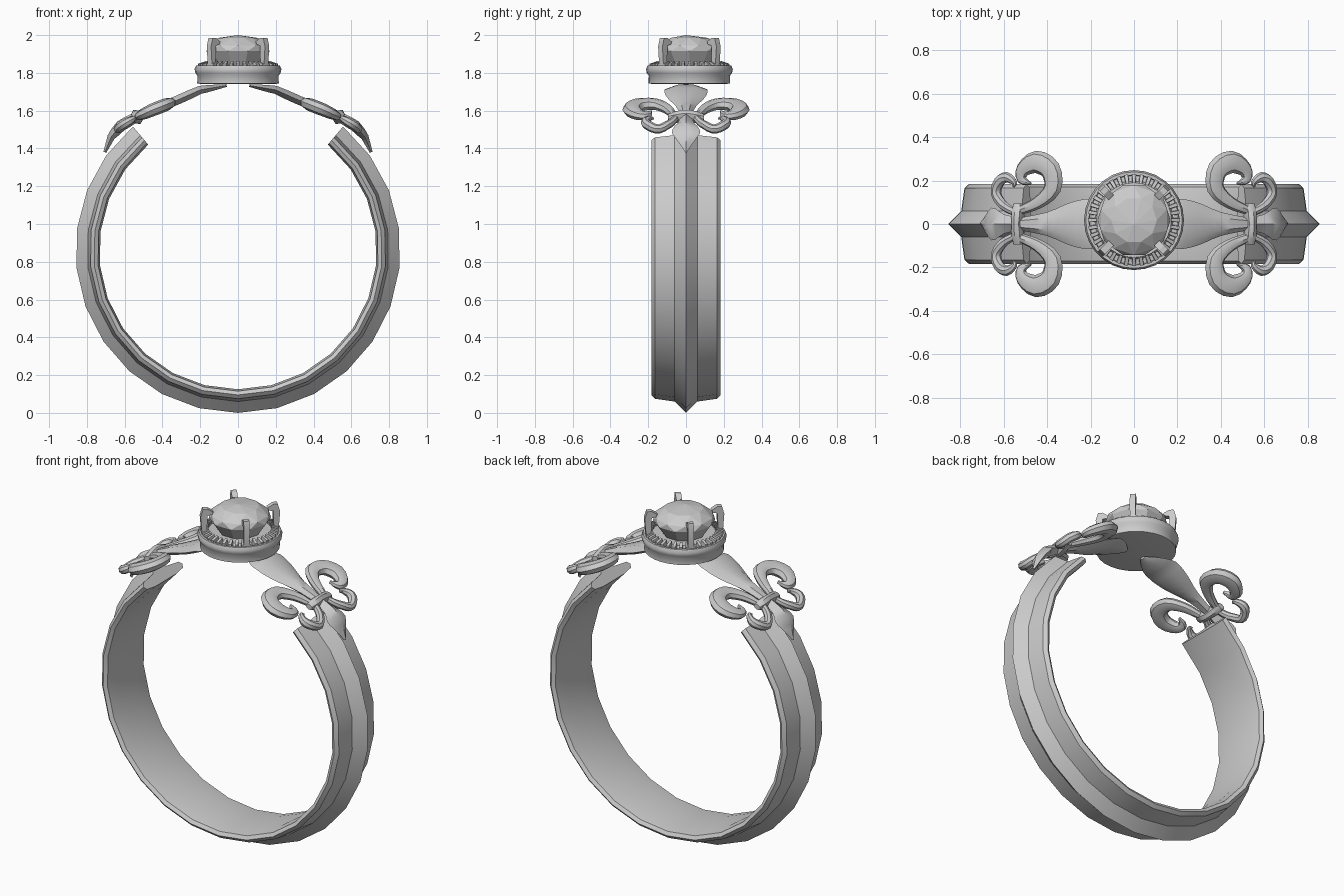
import bpy, bmesh, math
from mathutils import Vector

cube = bpy.data.objects.get("Cube")
if cube:
    bpy.data.objects.remove(cube, do_unlink=True)

metal = bpy.data.materials.new("grey metal")
metal.use_nodes = True
GREY = (0.6, 0.6, 0.6, 1)
metal.diffuse_color = GREY
metal.node_tree.nodes["Principled BSDF"].inputs["Base Color"].default_value = GREY
HEAD_Y = 0.018


def finish(name, bm, angle=40):
    bmesh.ops.recalc_face_normals(bm, faces=bm.faces)
    mesh = bpy.data.meshes.new(name)
    bm.to_mesh(mesh)
    bm.free()
    mesh.materials.append(metal)
    ob = bpy.data.objects.new(name, mesh)
    bpy.context.collection.objects.link(ob)
    if angle:
        bpy.ops.object.select_all(action="DESELECT")
        ob.select_set(True)
        bpy.context.view_layer.objects.active = ob
        bpy.ops.object.shade_smooth_by_angle(angle=math.radians(angle))
    return ob


def bridge(bm, rings, closed=False, caps=True):
    """Skin a list of equal rings of points."""
    vs = [[bm.verts.new(p) for p in r] for r in rings]
    n = len(vs[0])
    for a, b in zip(vs, vs[1:] + (vs[:1] if closed else [])):
        for i in range(n):
            j = (i + 1) % n
            bm.faces.new((a[i], a[j], b[j], b[i]))
    if caps and not closed:
        bm.faces.new(vs[0])
        bm.faces.new(vs[-1])


def polar(r, a, z):
    return Vector((r * math.cos(a), HEAD_Y + r * math.sin(a), z))


def lathe(name, profile, sides, angle=40, closed=False):
    bm = bmesh.new()
    bridge(bm, [[polar(r, math.tau * i / sides, z) for i in range(sides)]
                for r, z in profile], closed)
    return finish(name, bm, angle)


def spline(pts, steps=3):
    """Catmull-Rom resampling of tuples."""
    p = [Vector(q) for q in pts]
    p = [2 * p[0] - p[1]] + p + [2 * p[-1] - p[-2]]
    out = []
    for a, b, c, d in zip(p, p[1:], p[2:], p[3:]):
        for k in range(steps):
            t = k / steps
            out.append(0.5 * (2 * b + (c - a) * t + (2 * a - 5 * b + 4 * c - d) * t * t
                              + (3 * b - a - 3 * c + d) * t ** 3))
    return out + [p[-2]]


# Sloping shoulder line that carries the lily ornaments
SLOPE = [(0.05, 1.735), (0.2, 1.71), (0.33, 1.652), (0.45, 1.605), (0.55, 1.56),
         (0.62, 1.52), (0.67, 1.465), (0.705, 1.38)]


def height(x):
    for (a, za), (b, zb) in zip(SLOPE, SLOPE[1:]):
        if x <= b or b == SLOPE[-1][0]:
            return za + (zb - za) * (x - a) / (b - a)


def strap(name, side, pts, sides=8, lift=0.0):
    """Sweep (x, y, half width, half thickness) along the slope."""
    rows = spline([Vector(p) for p in pts])
    at = [Vector((r[0], r[1], height(r[0]) + lift)) for r in rows]
    rings = []
    for i, r in enumerate(rows):
        t = (at[min(i + 1, len(at) - 1)] - at[max(i - 1, 0)]).normalized()
        dz = (height(r[0] + 0.03) - height(r[0] - 0.03)) / 0.06
        n = Vector((-dz, 0, 1)).normalized()
        n = (n - t * n.dot(t)).normalized()
        s = n.cross(t)
        ring = []
        for k in range(sides):
            a = math.tau * k / sides
            p = at[i] + s * max(r[2], 0.002) * math.cos(a) + n * max(r[3], 0.002) * math.sin(a)
            ring.append((p.x * side, p.y, p.z))
        rings.append(ring)
    bm = bmesh.new()
    bridge(bm, rings)
    finish(name, bm)


# Open band with a ridge around the outside
half = [(0.06, 0.80), (0.165, 0.785), (0.183, 0.765), (0.17, 0.745), (0.1, 0.735)]
section = [(0, 0.86)] + half + [(-y, r) for y, r in reversed(half)]
bm = bmesh.new()
start, steps = math.radians(49.7), 20
sweep = math.tau - 2 * (math.pi / 2 - start)
rings = []
for i in range(steps + 1):
    a = start - sweep * i / steps
    rings.append([(r * math.cos(a), y, 0.86 + r * math.sin(a)) for y, r in section])
bridge(bm, rings)
finish("band", bm, 35)

# Lily ornaments on both shoulders
for side, tag in ((1, "left"), (-1, "right")):
    strap(tag + "_stem_petal", side,
          [(0.06, 0, 0.02, 0.008), (0.13, 0, 0.085, 0.018), (0.2, 0, 0.115, 0.025),
           (0.29, 0, 0.1, 0.028), (0.4, 0, 0.055, 0.026), (0.53, 0, 0.028, 0.022)], 6)
    strap(tag + "_tail_petal", side,
          [(0.53, 0, 0.03, 0.025), (0.6, 0, 0.045, 0.03), (0.655, 0, 0.075, 0.025),
           (0.705, 0, 0.004, 0.008)], 4)
    strap(tag + "_collar", side,
          [(0.535, -0.095, 0.022, 0.015), (0.535, -0.05, 0.03, 0.034),
           (0.535, 0, 0.026, 0.042), (0.535, 0.05, 0.03, 0.034), (0.535, 0.095, 0.022, 0.015)])
    for m, where in ((1, "back"), (-1, "front")):
        strap(f"{tag}_{where}_large_petal", side,
              [(x, y * m, w, h) for x, y, w, h in (
                  (0.53, 0.06, 0.02, 0.02), (0.44, 0.1, 0.03, 0.025), (0.375, 0.165, 0.042, 0.03),
                  (0.385, 0.25, 0.05, 0.034), (0.45, 0.285, 0.052, 0.034),
                  (0.51, 0.25, 0.036, 0.028), (0.515, 0.205, 0.024, 0.02),
                  (0.475, 0.185, 0.006, 0.01))])
        strap(f"{tag}_{where}_small_petal", side,
              [(x, y * m, w, w) for x, y, w in (
                  (0.54, 0.05, 0.018), (0.6, 0.085, 0.022), (0.635, 0.14, 0.024),
                  (0.62, 0.195, 0.026), (0.585, 0.215, 0.024), (0.55, 0.19, 0.014),
                  (0.555, 0.17, 0.004))])

# Setting that holds the stone
lathe("bezel", [(0.2, 1.742), (0.216, 1.745), (0.215, 1.785), (0.226, 1.8), (0.23, 1.82),
                (0.222, 1.838), (0.208, 1.838), (0.205, 1.822), (0.18, 1.825),
                (0.172, 1.84), (0.15, 1.84)], 28)

# Ring of small teeth around the stone
bm = bmesh.new()
count = 36
for i in range(count):
    a = math.tau * i / count
    rings = []
    for r, z in ((0.172, 1.862), (0.212, 1.848)):
        rings.append([polar(r, a - 0.052, 1.815), polar(r, a + 0.052, 1.815),
                      polar(r, a + 0.04, z), polar(r, a - 0.04, z)])
    bridge(bm, rings)
finish("teeth", bm, 0)

# Faceted stone
gem = bmesh.new()
layers = [(0.11, 1.83, 0), (0.168, 1.915, 0), (0.16, 1.945, 0.5), (0.105, 1.985, 0)]
facets = 10
rows = [[gem.verts.new(polar(r, math.tau * (i + o) / facets, z)) for i in range(facets)]
        for r, z, o in layers]
top = gem.verts.new((0, 0, 2.0))
gem.faces.new(rows[0])
for i in range(facets):
    j = (i + 1) % facets
    lo, girdle, upper, crown = rows
    gem.faces.new((lo[i], lo[j], girdle[j], girdle[i]))
    gem.faces.new((girdle[i], girdle[j], upper[i]))
    gem.faces.new((upper[i], girdle[j], upper[j]))
    gem.faces.new((upper[i], crown[j], crown[i]))
    gem.faces.new((upper[i], upper[j], crown[j]))
    gem.faces.new((crown[i], crown[j], top))
finish("stone", gem, 0)

# Four hooked prongs
hook = [(0.185, 1.81), (0.208, 1.81), (0.218, 1.94), (0.205, 1.985), (0.18, 1.985),
        (0.148, 1.965), (0.155, 1.95), (0.18, 1.945)]
for q, tag in enumerate(("back_left", "back_right", "front_right", "front_left")):
    a = math.radians(45 + 90 * q)
    across = Vector((-math.sin(a), math.cos(a), 0)) * 0.016
    bm = bmesh.new()
    bridge(bm, [[polar(r, a, z) + across * s for r, z in hook] for s in (-1, 1)])
    finish(tag + "_prong", bm, 30)
